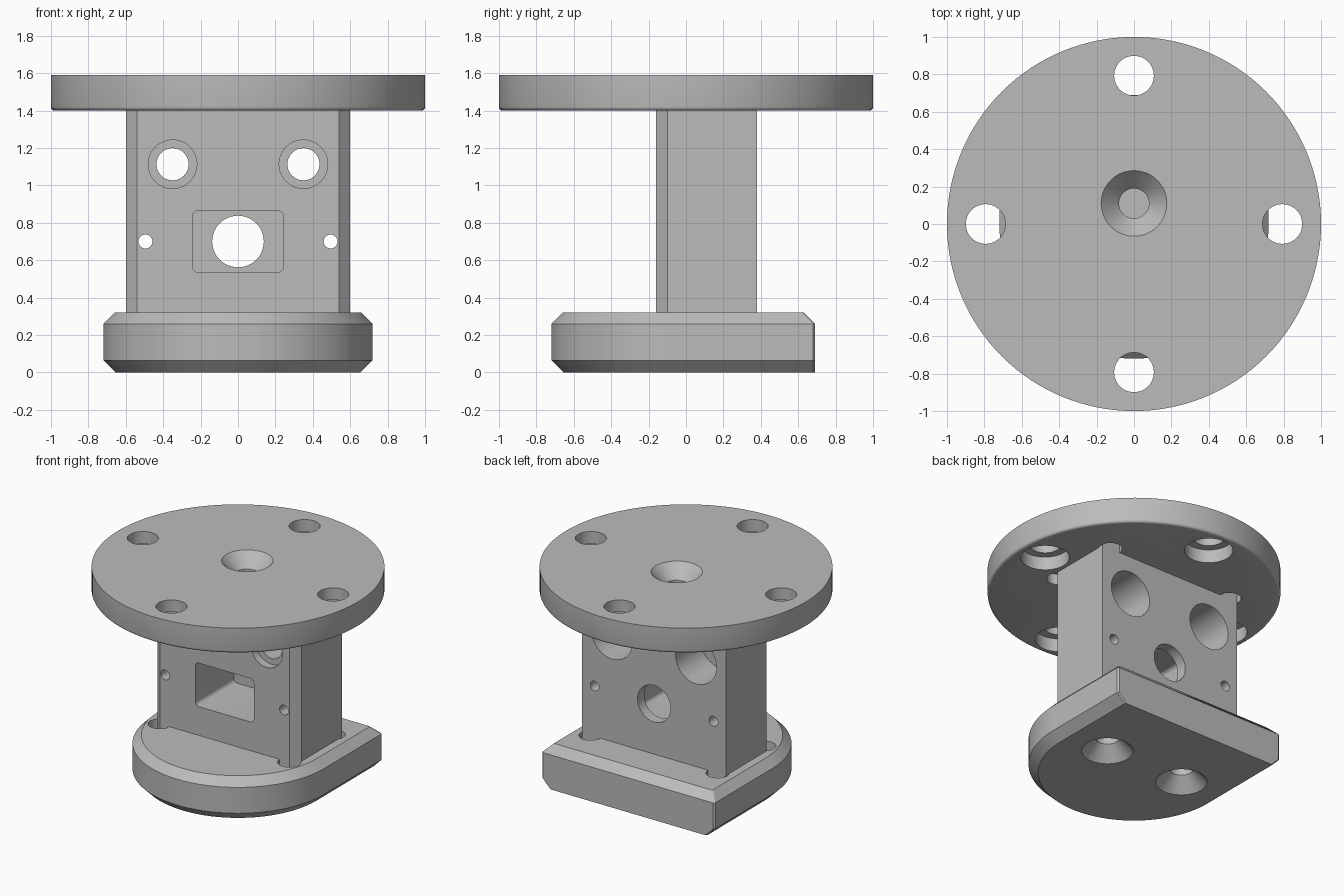
import bpy, bmesh
from math import cos, sin, pi, radians
from mathutils import Matrix, Vector

cube = bpy.data.objects.get("Cube")
if cube:
    bpy.data.objects.remove(cube, do_unlink=True)

GREY = (0.5, 0.5, 0.5, 1)
metal = bpy.data.materials.new("plain grey metal")
metal.use_nodes = True
metal.diffuse_color = GREY
metal.node_tree.nodes["Principled BSDF"].inputs["Base Color"].default_value = GREY

ALONG_Y = Matrix.Rotation(-pi / 2, 4, 'X')
UPRIGHT = Matrix.Identity(4)


def loft(name, rings, loc=(0, 0, 0), turn=UPRIGHT):
    """Closed solid through matching rings of points."""
    bm = bmesh.new()
    m = Matrix.Translation(loc) @ turn
    rows = [[bm.verts.new(m @ Vector(p)) for p in ring] for ring in rings]
    n = len(rows[0])
    for a, b in zip(rows, rows[1:]):
        for i in range(n):
            j = (i + 1) % n
            bm.faces.new((a[i], a[j], b[j], b[i]))
    bm.faces.new(rows[0][::-1])
    bm.faces.new(rows[-1])
    bmesh.ops.recalc_face_normals(bm, faces=bm.faces)
    mesh = bpy.data.meshes.new(name)
    bm.to_mesh(mesh)
    bm.free()
    mesh.materials.append(metal)
    obj = bpy.data.objects.new(name, mesh)
    bpy.context.collection.objects.link(obj)
    return obj


def turned(name, profile, loc=(0, 0, 0), turn=UPRIGHT, n=48):
    """Solid of revolution from (radius, height) pairs."""
    rings = [[(r * cos(2 * pi * i / n), r * sin(2 * pi * i / n), h) for i in range(n)]
             for r, h in profile]
    return loft(name, rings, loc, turn)


def drill(target, profile, loc, turn=UPRIGHT):
    cut(target, turned("cutter", profile, loc, turn))


def cut(target, cutter):
    cutter.hide_render = True
    mod = target.modifiers.new("cut", 'BOOLEAN')
    mod.operation = 'DIFFERENCE'
    mod.solver = 'EXACT'
    mod.object = cutter
    bpy.context.view_layer.objects.active = target
    bpy.ops.object.modifier_apply(modifier=mod.name)
    bpy.data.objects.remove(cutter, do_unlink=True)


def base_ring(z, r, back):
    """Round at the front, square at the back with broken corners."""
    c = 0.01
    pts = [(r * cos(pi + pi * i / 64), r * sin(pi + pi * i / 64), z) for i in range(65)]
    return pts + [(r, back - c, z), (r - c, back, z), (c - r, back, z), (-r, back - c, z)]


TOP, UNDER, FOOT = 1.59, 1.40, 0.32
FRONT, BACK, MID = -0.16, 0.38, 0.11

# Round top flange with a softened lower edge
edge = [(1 - 0.02 * (1 - sin(a)), UNDER + 0.02 * (1 - cos(a)))
        for a in (0, pi / 8, pi / 4, 3 * pi / 8, pi / 2)]
flange = turned("top_flange", edge + [(1, TOP)], n=128)

# Foot plate
foot = loft("foot_plate", [base_ring(0, 0.655, 0.69), base_ring(0.065, 0.72, 0.69),
                           base_ring(0.26, 0.72, 0.69), base_ring(FOOT, 0.66, 0.63)])

# Upright block with chamfered front corners, seated in both plates
outline = [(-0.54, FRONT), (0.54, FRONT), (0.6, -0.1), (0.6, BACK), (-0.6, BACK), (-0.6, -0.1)]
block = loft("upright_block", [[(x, y, z) for x, y in outline] for z in (0.24, 1.48)])

# Stepped bolt holes around the flange
bolt = [(0.165, UNDER - 0.05), (0.165, UNDER + 0.1), (0.106, UNDER + 0.1), (0.106, TOP + 0.05)]
for k in range(4):
    a = k * pi / 2
    drill(flange, bolt, (0.793 * cos(a), 0.793 * sin(a), 0))

# Corner relief pockets where the block meets the plates
for s in (-1, 1):
    for x, y in ((0.54, FRONT), (0.53, BACK)):
        drill(foot, [(0.08, 0.24), (0.08, 0.4)], (s * x, y, 0))
        drill(flange, [(0.08, 1.3), (0.08, 1.48)], (s * x, y, 0))

# Countersunk screw holes running into the block
sink = [(0.08, TOP - 0.4), (0.08, TOP - 0.1), (0.185, TOP + 0.01)]
for part in (flange, block):
    drill(part, sink, (0, MID, 0))
sink = [(0.185, -0.01), (0.08, 0.1), (0.08, 0.48)]
for s in (-1, 1):
    for part in (foot, block):
        drill(part, sink, (s * 0.33, MID, 0))

# Large stepped holes and small pin holes through the block
stepped = [(0.13, -0.25), (0.13, FRONT + 0.06), (0.086, FRONT + 0.06),
           (0.086, BACK - 0.3), (0.17, BACK - 0.3), (0.17, BACK + 0.1)]
for s in (-1, 1):
    drill(block, stepped, (s * 0.35, 0, 1.113), ALONG_Y)
    drill(block, [(0.037, -0.3), (0.037, 0.5)], (s * 0.495, 0, 0.7), ALONG_Y)

# Deep rounded window pocket with a round opening at the back
corner = 0.03
window = []
for k, (sx, sy) in enumerate(((1, 1), (-1, 1), (-1, -1), (1, -1))):
    for i in range(7):
        a = k * pi / 2 + i * pi / 12
        window.append((sx * (0.244 - corner) + corner * cos(a),
                       sy * (0.164 - corner) + corner * sin(a)))
cut(block, loft("cutter", [[(x, y, h) for x, y in window] for h in (-0.3, BACK - 0.08)],
                (0, 0, 0.7), ALONG_Y))
drill(block, [(0.138, 0.1), (0.138, 0.5)], (0, 0, 0.7), ALONG_Y)

# Smooth round walls, crisp edges
for part in (flange, foot, block):
    bpy.ops.object.select_all(action='DESELECT')
    part.select_set(True)
    bpy.context.view_layer.objects.active = part
    bpy.ops.object.shade_smooth_by_angle(angle=radians(30))
